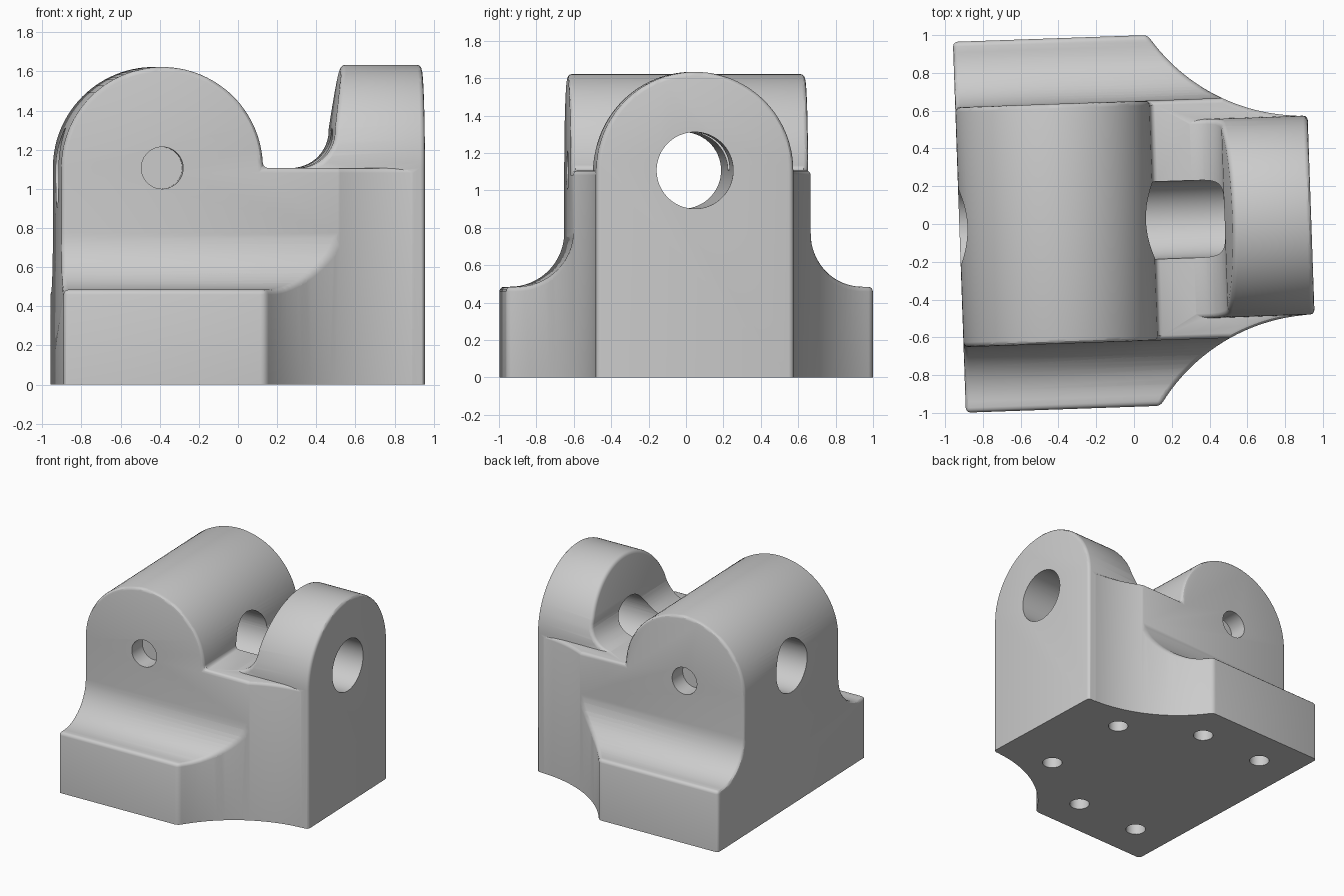
import bpy, bmesh, math
from mathutils import Matrix, Vector

cube = bpy.data.objects.get("Cube")
if cube:
    bpy.data.objects.remove(cube, do_unlink=True)

steel = bpy.data.materials.new("plain_grey")
steel.use_nodes = True
GREY = (0.6, 0.6, 0.6, 1)
steel.diffuse_color = GREY
steel.node_tree.nodes["Principled BSDF"].inputs["Base Color"].default_value = GREY

AXIS_Z = 1.107      # height of the bore, shoulder and both arches
HALF_Y = 0.982      # base half width
BODY_Y = 0.635      # upper body half width
LUG_Y = 0.527       # lug half width
BACK, STEP, FRONT = -0.925, 0.106, 0.938
BOSS_R = (STEP - BACK) / 2
BOSS_X = (STEP + BACK) / 2


def arc(cx, cy, r, a0, a1, n=32):
    """Points on an arc, angles in degrees."""
    angles = [math.radians(a0 + (a1 - a0) * i / n) for i in range(n + 1)]
    return [(cx + r * math.cos(a), cy + r * math.sin(a)) for a in angles]


def prism(name, pts, axis, lo, hi):
    """Extrude a 2D outline along the given axis."""
    place = {"x": lambda u, v, t: (t, u, v),
             "y": lambda u, v, t: (u, t, v),
             "z": lambda u, v, t: (u, v, t)}[axis]
    bm = bmesh.new()
    face = bm.faces.new([bm.verts.new(place(u, v, lo)) for u, v in pts])
    new = bmesh.ops.extrude_face_region(bm, geom=[face])["geom"]
    shift = Vector(place(0, 0, hi - lo))
    bmesh.ops.translate(bm, vec=shift, verts=[g for g in new if isinstance(g, bmesh.types.BMVert)])
    bmesh.ops.recalc_face_normals(bm, faces=bm.faces)
    mesh = bpy.data.meshes.new(name)
    bm.to_mesh(mesh)
    bm.free()
    mesh.materials.append(steel)
    obj = bpy.data.objects.new(name, mesh)
    bpy.context.collection.objects.link(obj)
    return obj


def apply(obj, mod):
    bpy.context.view_layer.objects.active = obj
    bpy.ops.object.modifier_apply(modifier=mod.name)


def combine(obj, other, operation):
    mod = obj.modifiers.new("combine", "BOOLEAN")
    mod.operation, mod.solver, mod.object = operation, "EXACT", other
    apply(obj, mod)
    bpy.data.objects.remove(other, do_unlink=True)


def round_edges(obj, width):
    """Round every sharp edge except those on the ground."""
    bm = bmesh.new()
    bm.from_mesh(obj.data)
    bmesh.ops.remove_doubles(bm, verts=bm.verts, dist=0.0005)
    bmesh.ops.dissolve_limit(bm, angle_limit=0.002, verts=bm.verts, edges=bm.edges)
    weight = bm.edges.layers.float.new("bevel_weight_edge")
    for e in bm.edges:
        grounded = all(v.co.z < 0.001 for v in e.verts)
        e[weight] = float(not grounded and e.calc_face_angle(0) > math.radians(28))
    bm.to_mesh(obj.data)
    bm.free()
    mod = obj.modifiers.new("round", "BEVEL")
    mod.limit_method, mod.width, mod.segments = "WEIGHT", width, 3
    mod.use_clamp_overlap = False
    apply(obj, mod)


def mirrored(half):
    """Complete an outline by mirroring its first coordinate."""
    return half + [(-u, v) for u, v in reversed(half)]


# Body: base plan with scooped corners
end_x = 0.9
rise, run = HALF_Y - LUG_Y, FRONT - STEP
scoop_r = (run ** 2 + rise ** 2) / (2 * rise)
start = math.degrees(math.asin(run / scoop_r))
finish = math.degrees(math.asin((FRONT - end_x) / scoop_r))
side = [(BACK, HALF_Y)] + arc(FRONT, LUG_Y + scoop_r, scoop_r, 270 - start, 270 - finish)
plan = side + [(x, -y) for x, y in reversed(side)]
body = prism("bracket_body", plan, "z", 0, 2)

# Cross-section with filleted steps along both sides
fillet = 0.29
section = [(HALF_Y + 0.1, -0.1), (HALF_Y + 0.1, 0.485)]
section += arc(BODY_Y + fillet, 0.485 + fillet, fillet, 270, 180, 16) + [(BODY_Y, 2.2)]
combine(body, prism("section", mirrored(section), "x", -1.5, 1.5), "INTERSECT")

# Side outline with the round boss and flat shoulder
outline = [(BACK - 0.0, -0.2), (1.2, -0.2), (1.2, AXIS_Z)]
outline += arc(BOSS_X, AXIS_Z, BOSS_R, 0, 180, 56)
combine(body, prism("outline", outline, "y", -1.5, 1.5), "INTERSECT")
round_edges(body, 0.025)

# Lug: arched plate with a swept inner face
arch = [(LUG_Y, 0)] + arc(0, AXIS_Z, LUG_Y, 0, 180, 56) + [(-LUG_Y, 0)]
lug = prism("lug", arch, "x", 0, FRONT)
sweep = [(0.6, -0.1), (1.2, -0.1), (1.2, 2), (0.575, 2), (0.48, 1.31)]
sweep += arc(0.29, AXIS_Z + 0.19, 0.19, -8, -90, 12) + [(0.29, 1.0), (0.6, 1.0)]
combine(lug, prism("sweep", sweep, "y", -1, 1), "INTERSECT")
round_edges(lug, 0.025)
combine(body, lug, "UNION")

# Through bore, blind pin holes and mounting holes
combine(body, prism("bore", arc(0, AXIS_Z, 0.205, 0, 354, 59), "x", -1.5, 1.5), "DIFFERENCE")
for s in (-1, 1):
    lo, hi = sorted((s * (BODY_Y - 0.14), s * 0.9))
    combine(body, prism("pin_hole", arc(BOSS_X, AXIS_Z, 0.107, 0, 350, 35), "y", lo, hi), "DIFFERENCE")
    for x, y in ((0.5, 0.365), (-0.06, 0.685), (-0.62, 0.685)):
        combine(body, prism("mount_hole", arc(x, s * y, 0.073, 0, 345, 23), "z", -0.2, 0.2), "DIFFERENCE")

# Slight turn of the whole part, then smooth shading with sharp edges
body.data.transform(Matrix.Translation((0, 0.015, 0)) @ Matrix.Rotation(math.radians(2), 4, "Z"))
bpy.ops.object.select_all(action="DESELECT")
body.select_set(True)
bpy.context.view_layer.objects.active = body
bpy.ops.object.shade_smooth_by_angle(angle=math.radians(30))
